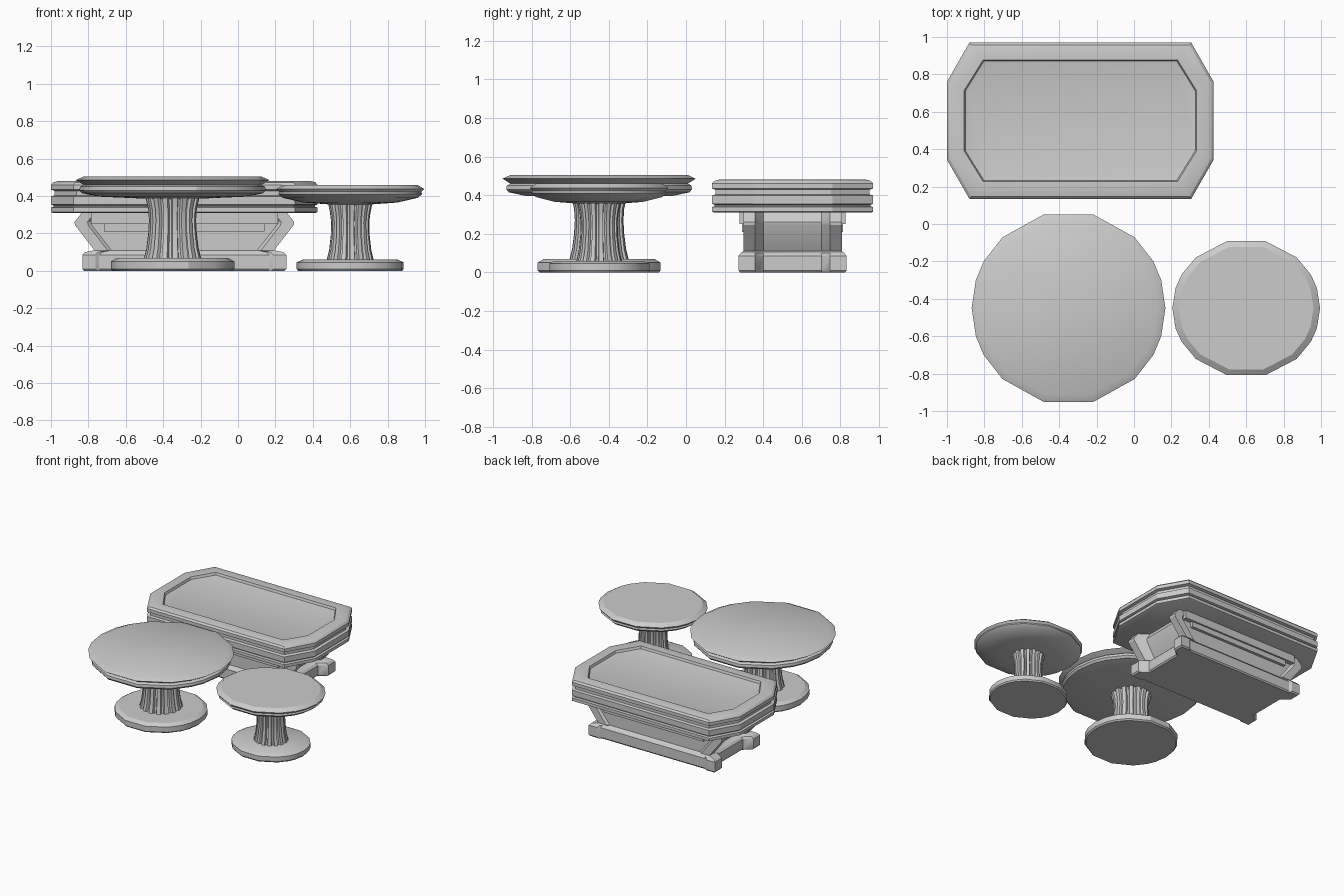
import bpy, bmesh
from math import cos, sin, radians, pi

if "Cube" in bpy.data.objects:
    bpy.data.objects.remove(bpy.data.objects["Cube"])


def loft(name, rings, center):
    """Closed skin through rings of (x, y, z) points, capped at both ends."""
    bm = bmesh.new()
    vs = [[bm.verts.new((x + center[0], y + center[1], z)) for x, y, z in r] for r in rings]
    n = len(vs[0])
    for a, b in zip(vs, vs[1:]):
        for i in range(n):
            j = (i + 1) % n
            bm.faces.new((a[i], a[j], b[j], b[i]))
    bm.faces.new(vs[0][::-1])
    bm.faces.new(vs[-1])
    bmesh.ops.recalc_face_normals(bm, faces=bm.faces)
    me = bpy.data.meshes.new(name)
    bm.to_mesh(me)
    bm.free()
    ob = bpy.data.objects.new(name, me)
    bpy.context.collection.objects.link(ob)
    bpy.ops.object.select_all(action='DESELECT')
    ob.select_set(True)
    bpy.context.view_layer.objects.active = ob
    bpy.ops.object.shade_smooth_by_angle(angle=radians(28))
    return ob


def box(name, hx, y, hy, z0, z1, center):
    sq = [(-hx, y - hy), (hx, y - hy), (hx, y + hy), (-hx, y + hy)]
    return loft(name, [[(a, b, z) for a, b in sq] for z in (z0, z1)], center)


# Uneven 18-sided outline shared by the round tops and feet
quarter = [17, 29, 47, 75]
ANGLES = [0] + quarter + [180 - a for a in quarter[::-1]]
ANGLES += [a + 180 for a in ANGLES]


def disc(name, profile, center, sy):
    loft(name, [[(r * cos(radians(a)), r * sy * sin(radians(a)), z) for a in ANGLES]
                for r, z in profile], center)


def fluted_column(name, profile, center, sy, ribs=16):
    rings = []
    for r, z in profile:
        ring = []
        for i in range(ribs):
            for f, k in ((0, 1), (.5, 1), (.62, .87), (.88, .87)):
                t = 2 * pi * (i + f) / ribs
                ring.append((r * k * cos(t), r * k * sy * sin(t), z))
        rings.append(ring)
    loft(name, rings, center)


# Large round table
big = (-.35, -.45)
disc("large_round_top", [(.12, .385), (.40, .397), (.485, .415), (.498, .43), (.495, .45),
                         (.475, .46), (.49, .468), (.518, .485), (.475, .505)], big, 1)
fluted_column("large_round_column", [(.155, .06), (.14, .12), (.13, .2), (.126, .27),
                                     (.13, .33), (.145, .395)], big, 1)
disc("large_round_foot", [(.32, 0), (.33, .01), (.33, .05), (.30, .068)], big, 1)

# Small round table
small = (.6, -.45)
disc("small_round_top", [(.11, .355), (.25, .365), (.36, .39), (.385, .41), (.38, .422),
                         (.395, .438), (.36, .46)], small, .94)
fluted_column("small_round_column", [(.128, .05), (.113, .11), (.104, .19), (.102, .26),
                                     (.108, .31), (.12, .368)], small, .94)
disc("small_round_foot", [(.278, 0), (.286, .01), (.286, .045), (.255, .06)], small, .94)

# Long table: octagonal top with grooved edge and sunken panel
long_c = (-.287, .552)


def octagon(inset, z):
    hx, hy = .713 - inset, .418 - inset
    cx, cy = .12 - .2 * inset, .21 - .5 * inset
    q = [(hx, hy - cy), (hx - cx, hy)]
    half = q + [(-x, y) for x, y in q[::-1]]
    return [(x, y, z) for x, y in half + [(-x, -y) for x, y in half]]


edge = [(.01, .31), (0, .315), (0, .338), (.014, .343), (.014, .35), (0, .355), (0, .398),
        (.02, .404), (.02, .428), (0, .434), (0, .46), (.012, .473), (.035, .48),
        (.092, .478), (.098, .46), (.116, .455)]
loft("long_table_top", [octagon(*p) for p in edge], long_c)

# Long table: pedestal with corner posts and hollow ends


def pedestal_ring(z, ex, ey, d, inset):
    q = [(ex - d, .15), (ex - d * .3, .185), (ex, .195), (ex, ey),
         (ex - .07, ey), (ex - .09, ey - inset)]
    half = q + [(-x, y) for x, y in q[::-1]]
    return [(x, y, z) for x, y in half + [(-x, -y) for x, y in half]]


rows = [(0, .535, .272, .06, .012), (.01, .545, .28, .06, .012), (.085, .545, .28, .06, .012),
        (.10, .53, .268, .06, .012), (.11, .48, .255, .055, .015), (.245, .585, .255, .08, .015),
        (.262, .587, .255, .08, .015), (.315, .545, .255, .07, .015)]
loft("long_table_pedestal", [pedestal_ring(*r) for r in rows], long_c)

# Stepped mouldings under the top on both long sides
for s, side in ((-1, "front"), (1, "back")):
    box(side + "_upper_moulding", .50, s * .245, .03, .25, .312, long_c)
    box(side + "_lower_moulding", .43, s * .24, .022, .21, .25, long_c)
